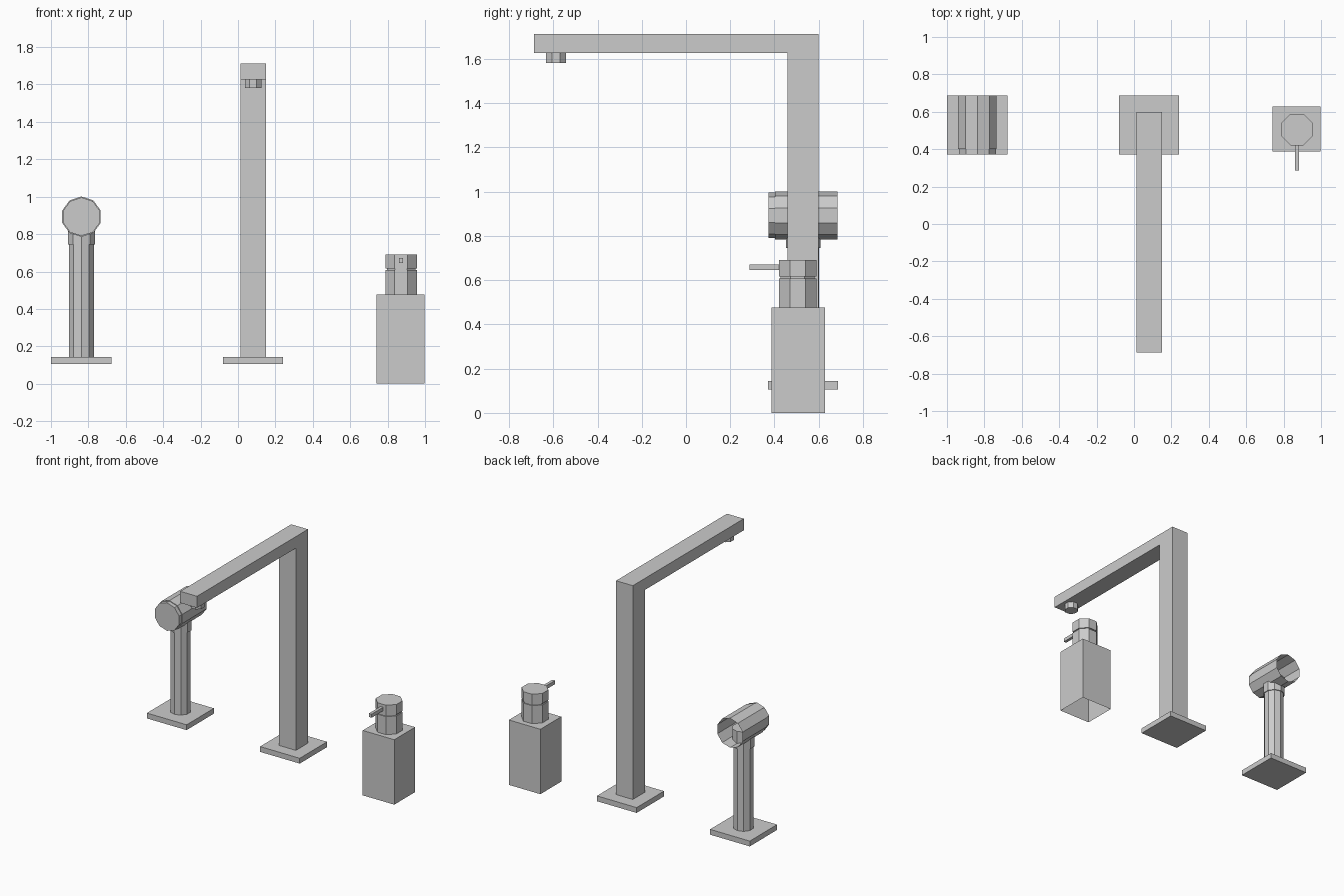
import bpy, bmesh, math

if "Cube" in bpy.data.objects:
    bpy.data.objects.remove(bpy.data.objects["Cube"])


def make_object(name, bm):
    bmesh.ops.recalc_face_normals(bm, faces=bm.faces)
    mesh = bpy.data.meshes.new(name)
    bm.to_mesh(mesh)
    bm.free()
    obj = bpy.data.objects.new(name, mesh)
    bpy.context.collection.objects.link(obj)
    return obj


def loft(name, rings, cap_start=True, cap_end=True):
    """Skin a list of equal-length point rings."""
    bm = bmesh.new()
    loops = [[bm.verts.new(p) for p in ring] for ring in rings]
    n = len(loops[0])
    for a, b in zip(loops, loops[1:]):
        for i in range(n):
            j = (i + 1) % n
            bm.faces.new((a[i], a[j], b[j], b[i]))
    if cap_start:
        bm.faces.new(loops[0])
    if cap_end:
        bm.faces.new(loops[-1])
    return make_object(name, bm)


def box(name, x, y, z, bottom=True):
    rings = [[(x[0], y[0], h), (x[1], y[0], h), (x[1], y[1], h), (x[0], y[1], h)] for h in z]
    return loft(name, rings, cap_start=bottom)


def circle(sides, radius, phase):
    return [(radius * math.cos(phase + math.tau * i / sides),
             radius * math.sin(phase + math.tau * i / sides)) for i in range(sides)]


def column(name, cx, cy, steps, sides, phase):
    """Upright prism through (radius, z) steps."""
    return loft(name, [[(cx + u, cy + v, z) for u, v in circle(sides, r, phase)]
                       for r, z in steps])


FLAT8 = math.pi / 8       # octagon with a flat side facing front
POINT10 = math.pi / 2     # decagon with a corner facing front / up

# Square base plates of the tap and the hand sprayer
for label, cx in (("tap", 0.08), ("sprayer", -0.838)):
    box(label + "_base_plate", (cx - 0.161, cx + 0.161), (0.371, 0.688), (0.105, 0.144))

# Tap: one L-shaped square bar
profile = [(0.458, 0.144), (0.598, 0.144), (0.598, 1.712),
           (-0.688, 1.712), (-0.688, 1.627), (0.458, 1.627)]
loft("tap_spout", [[(x, y, z) for y, z in profile] for x in (0.013, 0.149)])
column("tap_aerator", 0.081, -0.588, [(0.048, 1.581), (0.048, 1.627)], 8, FLAT8)

# Hand sprayer: stem, collar and horizontal head open at the back
sx, sy = -0.837, 0.53
column("sprayer_stem", sx, sy, [(0.0705, 0.144), (0.0705, 0.76)], 10, POINT10)
column("sprayer_collar", sx, sy, [(0.077, 0.745), (0.077, 0.875)], 10, POINT10)
head = [(0.103, 0.372), (0.103, 0.402), (0.108, 0.402), (0.108, 0.686)]
loft("sprayer_head", [[(sx + u, y, 0.893 + v) for u, v in circle(10, r, POINT10)]
                      for r, y in head], cap_end=False)

# Soap dispenser: bottle open underneath, stepped pump and nozzle
box("soap_bottle", (0.741, 0.997), (0.387, 0.629), (0, 0.476), bottom=False)
column("soap_pump", 0.872, 0.505,
       [(0.091, 0.476), (0.091, 0.608), (0.083, 0.608),
        (0.083, 0.617), (0.091, 0.617), (0.091, 0.692)], 8, FLAT8)
box("soap_nozzle", (0.861, 0.883), (0.287, 0.43), (0.645, 0.671))
